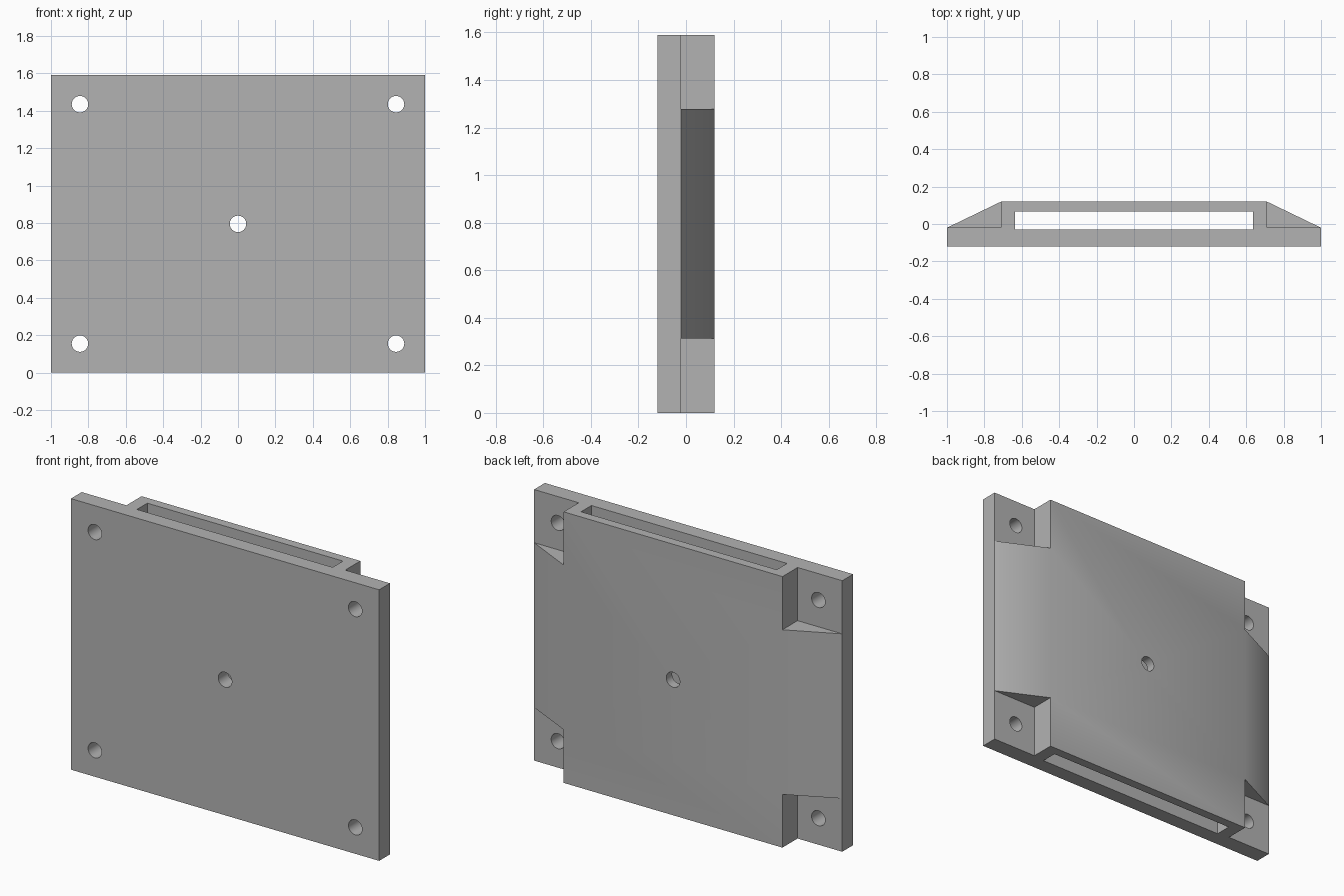
import bpy, bmesh
from mathutils import Matrix

cube = bpy.data.objects.get("Cube")
if cube:
    bpy.data.objects.remove(cube, do_unlink=True)

HEIGHT = 1.59
HALF_DEPTH = 0.12
PLATE_Y = -0.02          # rear face of the mounting plate
BLOCK_X = 0.71           # half width of the raised housing

gray = bpy.data.materials.new("plain_gray")
gray.use_nodes = True
color = (0.45, 0.45, 0.45, 1)
gray.diffuse_color = color
gray.node_tree.nodes["Principled BSDF"].inputs["Base Color"].default_value = color


def finish(name, bm):
    bmesh.ops.recalc_face_normals(bm, faces=bm.faces[:])
    mesh = bpy.data.meshes.new(name)
    bm.to_mesh(mesh)
    bm.free()
    obj = bpy.data.objects.new(name, mesh)
    mesh.materials.append(gray)
    bpy.context.collection.objects.link(obj)
    return obj


def prism(name, profile, z0, z1):
    """Extrude an x-y outline from z0 to z1."""
    bm = bmesh.new()
    face = bm.faces.new([bm.verts.new((x, y, z0)) for x, y in profile])
    new = bmesh.ops.extrude_face_region(bm, geom=[face])["geom"]
    verts = [v for v in new if isinstance(v, bmesh.types.BMVert)]
    bmesh.ops.translate(bm, verts=verts, vec=(0, 0, z1 - z0))
    return finish(name, bm)


def drill(name, x, z):
    """Round cutter running front to back."""
    bm = bmesh.new()
    turn = Matrix.Translation((x, 0, z)) @ Matrix.Rotation(1.570796, 4, "X")
    bmesh.ops.create_cone(bm, cap_ends=True, segments=48, radius1=0.044,
                          radius2=0.044, depth=1, matrix=turn)
    return finish(name, bm)


def combine(target, tool, operation):
    tool.hide_render = True
    mod = target.modifiers.new(tool.name, "BOOLEAN")
    mod.object, mod.operation, mod.solver = tool, operation, "EXACT"
    bpy.context.view_layer.objects.active = target
    bpy.ops.object.modifier_apply(modifier=mod.name)
    bpy.data.objects.remove(tool, do_unlink=True)


# Plate and raised housing as one stepped outline
half = [(1, -HALF_DEPTH), (1, PLATE_Y), (BLOCK_X, PLATE_Y), (BLOCK_X, HALF_DEPTH)]
outline = half + [(-x, y) for x, y in reversed(half)]
body = prism("mounting_bracket", outline, 0, HEIGHT)

# Sloping side gussets
for side, name in ((1, "left_gusset"), (-1, "right_gusset")):
    wedge = [(BLOCK_X, HALF_DEPTH), (1, PLATE_Y), (0.67, -0.06)]
    combine(body, prism(name, [(side * x, y) for x, y in wedge], 0.312, 1.278), "UNION")

# Vertical slot through the housing
slot = [(-0.635, -0.03), (0.635, -0.03), (0.635, 0.066), (-0.635, 0.066)]
combine(body, prism("slot_cutter", slot, -0.1, HEIGHT + 0.1), "DIFFERENCE")

# Centre and corner screw holes
holes = [(0, 0)] + [(x, z) for x in (-0.845, 0.845) for z in (-0.64, 0.64)]
for x, z in holes:
    combine(body, drill("hole_cutter", x, HEIGHT / 2 + z), "DIFFERENCE")

# Smooth hole walls, crisp edges
bpy.ops.object.select_all(action="DESELECT")
body.select_set(True)
bpy.context.view_layer.objects.active = body
bpy.ops.object.shade_smooth_by_angle(angle=0.5)
